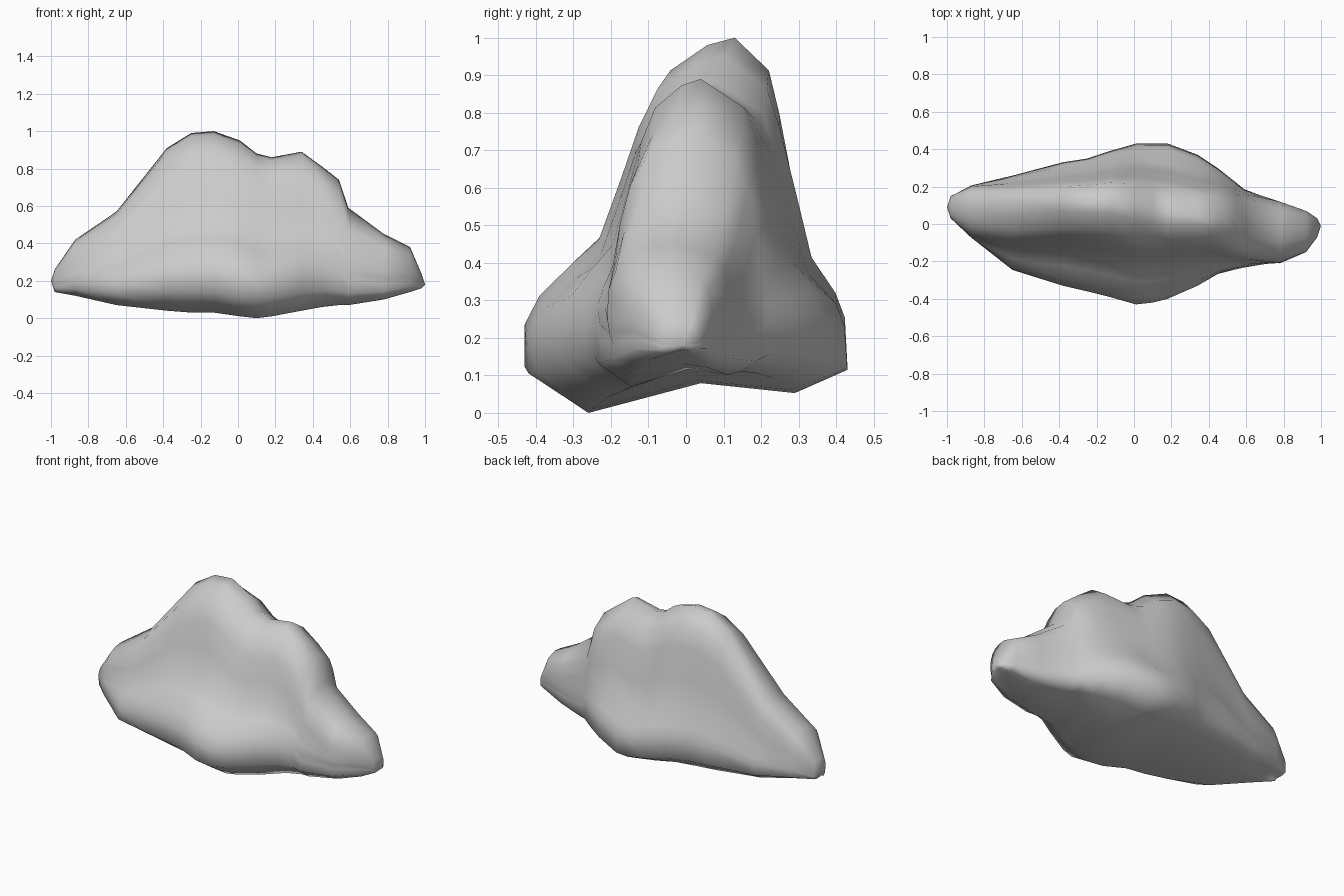
import bpy
import bmesh

# Remove the default cube only
default_cube = bpy.data.objects.get("Cube")
if default_cube:
    bpy.data.objects.remove(default_cube, do_unlink=True)


def make_material(name, colour):
    material = bpy.data.materials.new(name)
    material.use_nodes = True
    material.diffuse_color = colour
    shader = material.node_tree.nodes["Principled BSDF"]
    shader.inputs["Base Color"].default_value = colour
    shader.inputs["Roughness"].default_value = 0.9
    return material


# Stations along the boulder: x, bottom, top, front y, ridge y, back y
STATIONS = [
    (-.98, .14, .26, .03, .09, .15),
    (-.87, .12, .42, -.08, .1, .21),
    (-.65, .07, .57, -.25, .12, .26),
    (-.38, .04, .91, -.33, .13, .33),
    (-.25, .03, .99, -.36, .13, .35),
    (-.13, .03, 1, -.39, .13, .39),
    (.01, .01, .95, -.43, .1, .43),
    (.1, 0, .88, -.42, .08, .43),
    (.18, .01, .86, -.4, .06, .43),
    (.34, .04, .89, -.33, .04, .37),
    (.45, .06, .81, -.27, .04, .3),
    (.54, .07, .74, -.25, .03, .23),
    (.59, .07, .59, -.24, .01, .19),
    (.78, .1, .45, -.21, -.02, .12),
    (.92, .14, .38, -.15, -.03, .07),
    (.98, .16, .24, -.07, -.02, .03),
]

# Flared half sections: outward fraction and height fraction
FRONT = [(.14, .98), (.33, .91), (.43, .8), (.52, .65), (.63, .48),
         (.77, .41), (.94, .32), (1, .24), (1, .12), (.68, 0)]
BACK = [(.35, .91), (.46, .79), (.6, .6), (.71, .43), (.92, .33),
        (.98, .26), (1, .13), (.6, .06)]


def blend_width(width, height, flare):
    """Mix the flared profile with a rounded one for the low ends."""
    if height < .2:
        return width * (1 - (1 - flare) * (.2 - height) * .6)
    rounded = (1 - abs(2 * height - 1) ** 2.5) ** .4
    return rounded + (width - rounded) * flare


def section(station):
    """Return one closed ring, ridge first, then front, underside and back."""
    x, bottom, top, front, ridge, back = station
    flare = max(0, min(1, (.95 + x) * 2.5, (.75 - x) * 2.5))
    depth = top - bottom

    def side(profile, edge):
        return [(x, ridge + (edge - ridge) * blend_width(u, v, flare),
                 bottom + v * depth) for u, v in profile]

    crest = [(x, ridge, top)]
    underside = [(x, ridge * .5, bottom + .09 * depth)]
    return crest + side(FRONT, front) + underside + side(BACK, back)[::-1]


# Loft the boulder skin and close it with a point at each tip
bm = bmesh.new()
rings = [[bm.verts.new(point) for point in section(s)] for s in STATIONS]
count = len(rings[0])
for ring, following in zip(rings, rings[1:]):
    for i in range(count):
        j = (i + 1) % count
        bm.faces.new((ring[i], ring[j], following[j], following[i]))

right_tip = bm.verts.new((-1, .09, .2))
left_tip = bm.verts.new((1, -.01, .18))
for tip, ring in ((right_tip, rings[0]), (left_tip, rings[-1])):
    for i in range(count):
        bm.faces.new((tip, ring[i], ring[(i + 1) % count]))

# Soften the inner relief slightly while keeping the outline
relief = [v for v in bm.verts if .3 < v.co.z < .8 and abs(v.co.x) < .6]
bmesh.ops.smooth_vert(bm, verts=relief, factor=.25,
                      use_axis_x=False, use_axis_y=True, use_axis_z=False)
bmesh.ops.recalc_face_normals(bm, faces=bm.faces)
for face in bm.faces:
    face.smooth = True

mesh = bpy.data.meshes.new("boulder")
bm.to_mesh(mesh)
bm.free()
mesh.materials.append(make_material("stone grey", (.6, .6, .6, 1)))
boulder = bpy.data.objects.new("boulder", mesh)
bpy.context.collection.objects.link(boulder)
